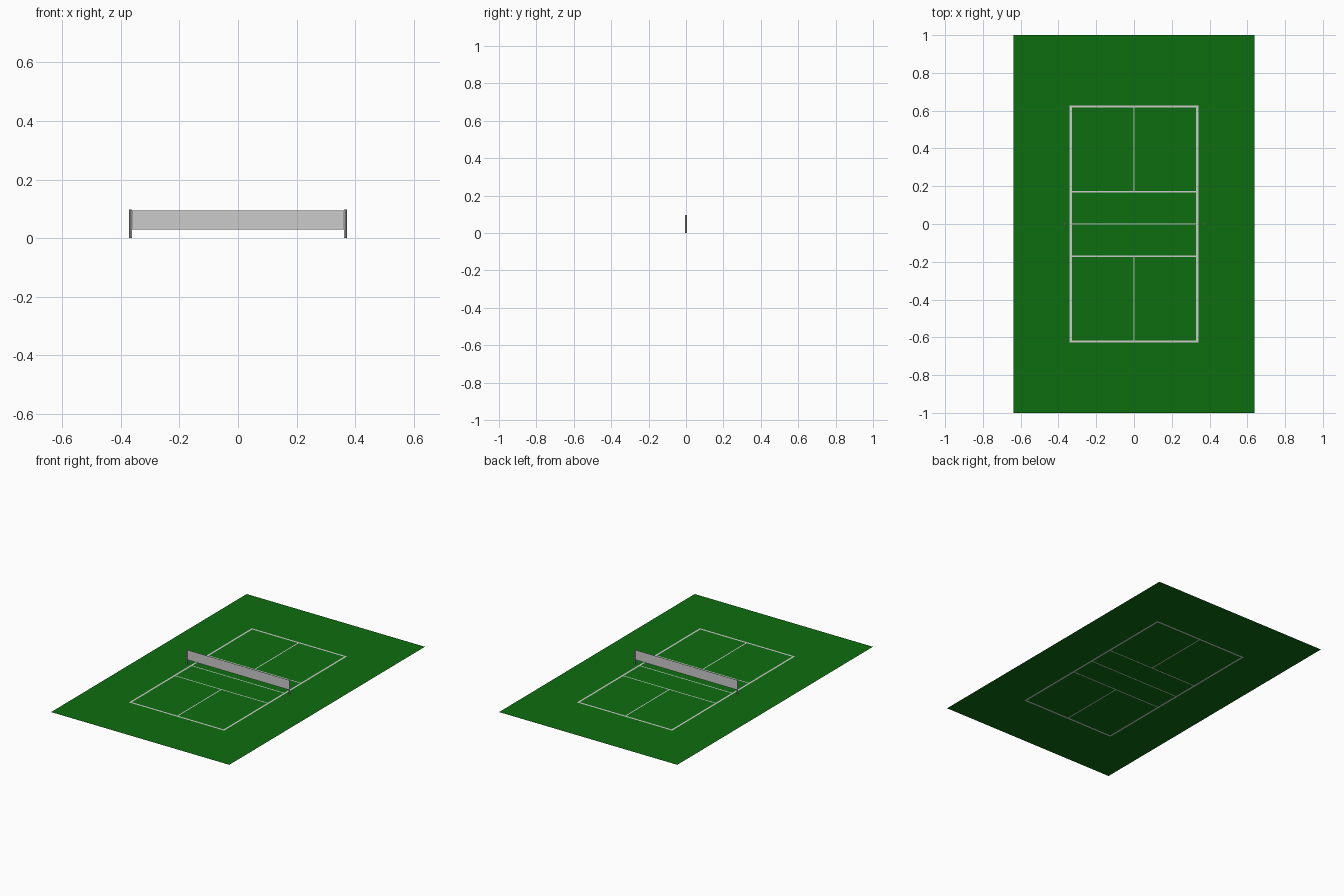
import bpy, bmesh

if "Cube" in bpy.data.objects:
    bpy.data.objects.remove(bpy.data.objects["Cube"])

COURT_X, COURT_Y = 0.638, 1.0      # half size of the green surface
OUT_X, OUT_Y = 0.341, 0.628        # outer edge of the boundary lines
WIDE, THIN = 0.012, 0.0035         # boundary width, half width of inner lines
KITCHEN = 0.17

green = bpy.data.materials.new("court_green")
green.diffuse_color = (0.004, 0.155, 0.005, 1)
green.use_nodes = True
green.node_tree.nodes["Principled BSDF"].inputs["Base Color"].default_value = green.diffuse_color


def new_object(name, bm, mat=None):
    mesh = bpy.data.meshes.new(name)
    bm.to_mesh(mesh)
    bm.free()
    obj = bpy.data.objects.new(name, mesh)
    bpy.context.collection.objects.link(obj)
    if mat:
        mesh.materials.append(mat)
    return obj


def is_line(x, y):
    ax, ay = abs(x), abs(y)
    if ax > OUT_X or ay > OUT_Y:
        return False
    if ax > OUT_X - WIDE or ay > OUT_Y - WIDE:
        return True
    if ay < THIN or abs(ay - KITCHEN) < THIN:
        return True
    return ax < THIN and ay > KITCHEN


# Flat sheet split along every line edge; lines and surface never overlap
def sheet(name, want_line, mat=None):
    half_x = [THIN, OUT_X - WIDE, OUT_X, COURT_X]
    half_y = [THIN, KITCHEN - THIN, KITCHEN + THIN, OUT_Y - WIDE, OUT_Y, COURT_Y]
    xs = [-v for v in reversed(half_x)] + half_x
    ys = [-v for v in reversed(half_y)] + half_y
    bm = bmesh.new()
    for x0, x1 in zip(xs, xs[1:]):
        for y0, y1 in zip(ys, ys[1:]):
            if is_line((x0 + x1) / 2, (y0 + y1) / 2) == want_line:
                bm.faces.new([bm.verts.new((x, y, 0)) for x, y in
                              ((x0, y0), (x1, y0), (x1, y1), (x0, y1))])
    bmesh.ops.remove_doubles(bm, verts=bm.verts, dist=1e-5)
    bmesh.ops.dissolve_limit(bm, angle_limit=0.01, verts=bm.verts, edges=bm.edges)
    bmesh.ops.triangulate(bm, faces=bm.faces)
    return new_object(name, bm, mat)


sheet("court_surface", False, green)
sheet("court_lines", True)

# Net: a single thin sheet hung between the posts
bm = bmesh.new()
bm.faces.new([bm.verts.new(p) for p in
              ((-0.362, 0, 0.03), (0.362, 0, 0.03), (0.362, 0, 0.094), (-0.362, 0, 0.094))])
new_object("net", bm)

# Net posts
for side, name in ((-1, "left_post"), (1, "right_post")):
    bpy.ops.mesh.primitive_cylinder_add(vertices=12, radius=0.0052, depth=0.097,
                                        location=(side * 0.3665, 0, 0.0485))
    bpy.context.object.name = name
    bpy.ops.object.shade_smooth_by_angle()
